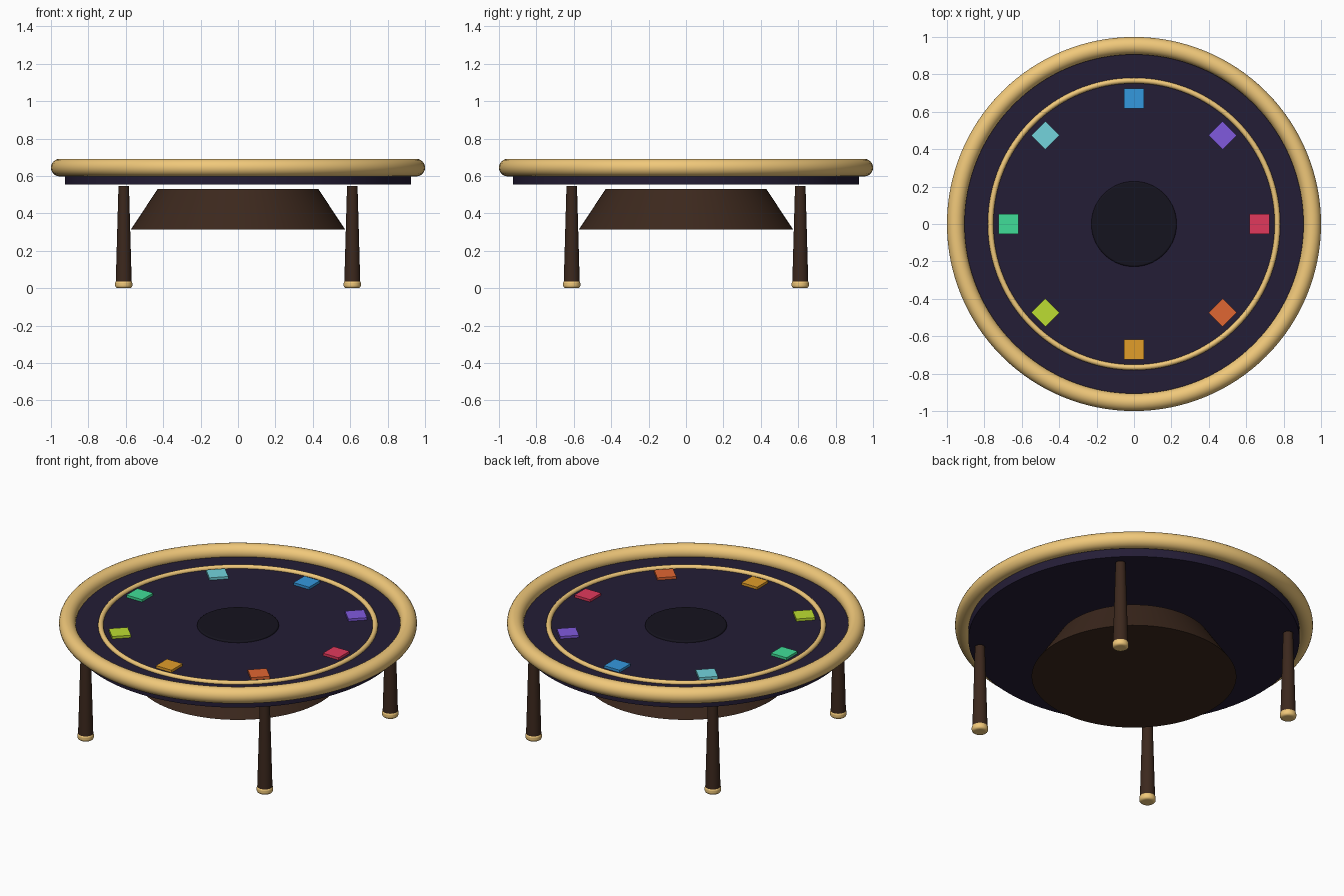
import bpy, math

if "Cube" in bpy.data.objects:
    bpy.data.objects.remove(bpy.data.objects["Cube"])


def material(name, rgb):
    lin = [((c / 255 + 0.055) / 1.055) ** 2.4 if c > 10 else c / 255 / 12.92 for c in rgb]
    m = bpy.data.materials.new(name)
    m.diffuse_color = (*lin, 1)
    m.use_nodes = True
    m.node_tree.nodes["Principled BSDF"].inputs["Base Color"].default_value = m.diffuse_color
    return m


def finish(name, mat, bevel=0, segments=4):
    ob = bpy.context.object
    ob.name = name
    ob.data.materials.append(mat)
    bpy.ops.object.shade_smooth_by_angle(angle=math.radians(35))
    if bevel:
        b = ob.modifiers.new("bevel", 'BEVEL')
        b.width, b.segments = bevel, segments
        b.limit_method = 'ANGLE'
        b.angle_limit = math.radians(40)
    return ob


def cone(name, mat, r_low, r_high, z0, z1, x=0, y=0, sides=96, bevel=0):
    bpy.ops.mesh.primitive_cone_add(vertices=sides, radius1=r_low, radius2=r_high,
                                    depth=z1 - z0, location=(x, y, (z0 + z1) / 2))
    return finish(name, mat, bevel)


def ring(name, mat, major, minor, z, segs):
    bpy.ops.mesh.primitive_torus_add(major_radius=major, minor_radius=minor, major_segments=128,
                                     minor_segments=segs, location=(0, 0, z))
    return finish(name, mat)


gold = material("gold", (240, 200, 122))
felt = material("felt", (36, 29, 54))
wood = material("dark_wood", (60, 40, 29))
black = material("black", (21, 19, 30))

TOP = 0.63

# Table top, rounded rim and inlaid ring
cone("table_top", felt, 0.925, 0.925, 0.555, TOP, sides=128)
ring("rim", gold, 0.953, 0.047, 0.645, 24)
ring("inlay_ring", gold, 0.767, 0.015, TOP + 0.003, 12)

# Central pad
cone("centre_pad", black, 0.228, 0.228, TOP - 0.01, TOP + 0.01, bevel=0.008)

# Flared body underneath
cone("under_body", wood, 0.572, 0.43, 0.315, 0.53)

# Tapered legs with gold feet
for sx, sy, tag in ((-1, -1, "front_left"), (1, -1, "front_right"),
                    (-1, 1, "back_left"), (1, 1, "back_right")):
    x, y = 0.611 * sx, 0.611 * sy
    cone(tag + "_leg", wood, 0.043, 0.028, 0.02, 0.548, x, y, 32)
    cone(tag + "_foot", gold, 0.046, 0.046, 0, 0.042, x, y, 32, bevel=0.015)

# Eight coloured tiles, counter-clockwise from the right
colours = {"crimson": (225, 57, 92), "violet": (128, 90, 222), "blue": (52, 152, 222),
           "cyan": (115, 212, 220), "green": (64, 222, 152), "lime": (188, 222, 50),
           "amber": (225, 157, 42), "orange": (224, 102, 50)}
for i, (name, rgb) in enumerate(colours.items()):
    a = i * math.pi / 4
    bpy.ops.mesh.primitive_cube_add(size=1, rotation=(0, 0, a),
                                    location=(0.67 * math.cos(a), 0.67 * math.sin(a), TOP + 0.005))
    bpy.context.object.scale = (0.107, 0.107, 0.02)
    finish(name + "_tile", material(name, rgb))
